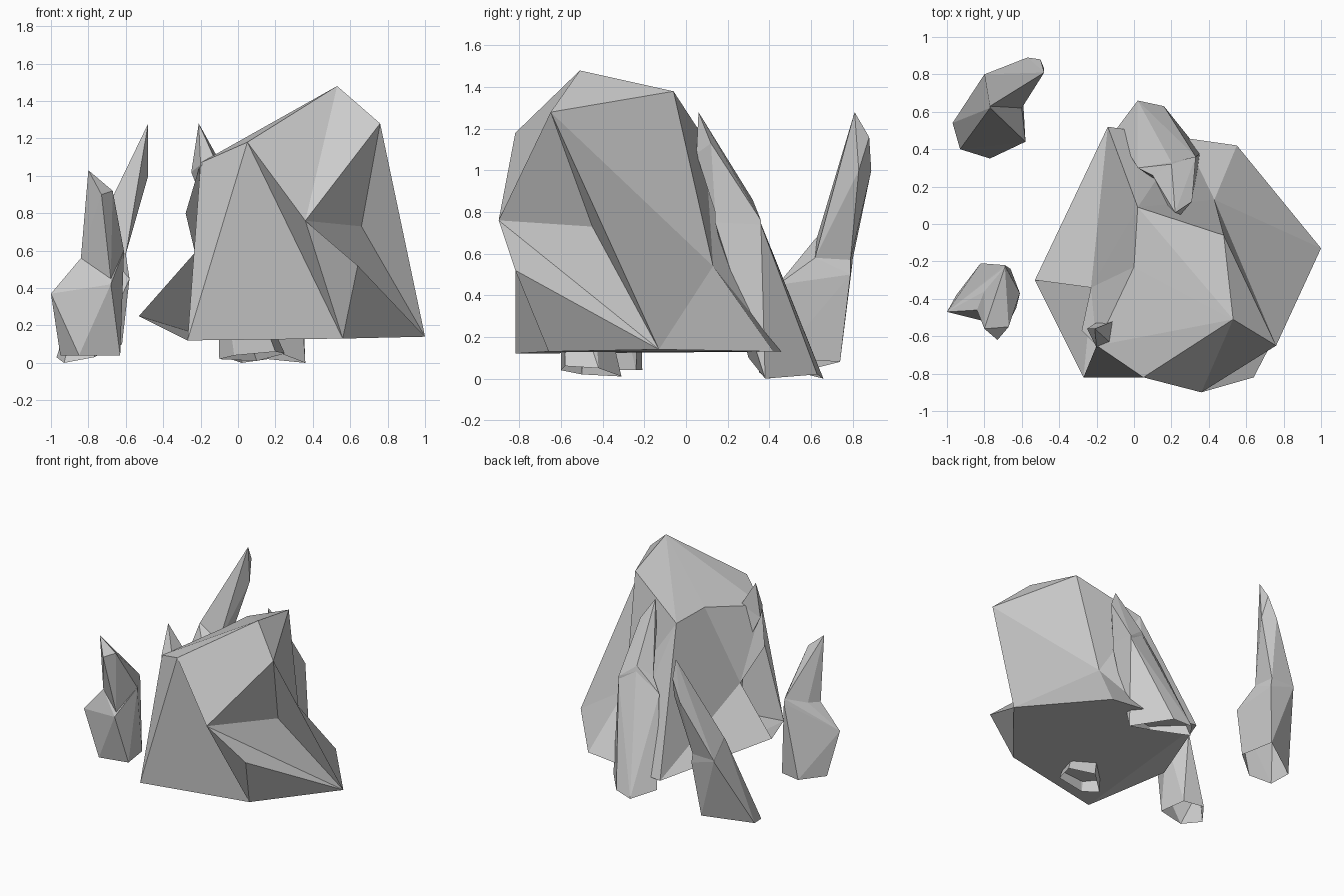
import bpy
import bmesh

old = bpy.data.objects.get("Cube")
if old:
    bpy.data.objects.remove(old, do_unlink=True)

# One plain stone colour
GREY = (0.6, 0.6, 0.6, 1.0)
stone = bpy.data.materials.new("grey_stone")
stone.use_nodes = True
stone.diffuse_color = GREY
for node in stone.node_tree.nodes:
    if node.type == "BSDF_PRINCIPLED":
        node.inputs["Base Color"].default_value = GREY
        node.inputs["Roughness"].default_value = 0.9


def finish(name, bm):
    """Turn a bmesh into a flat shaded stone object."""
    mesh = bpy.data.meshes.new(name)
    bm.to_mesh(mesh)
    bm.free()
    mesh.materials.append(stone)
    obj = bpy.data.objects.new(name, mesh)
    bpy.context.collection.objects.link(obj)
    return obj


def boulder(name, corners, fans, patches):
    """Faceted rock: each fan joins a hub corner to the ring around it."""
    bm = bmesh.new()
    vert = {key: bm.verts.new(co) for key, co in corners.items()}

    def face(keys):
        bm.faces.new([vert[k] for k in keys])

    for hub, ring in fans.items():
        ring = ring.split()
        for a, b in zip(ring, ring[1:]):
            face((hub, a, b))
    for patch in patches:
        face(patch.split())
    bmesh.ops.recalc_face_normals(bm, faces=bm.faces[:])
    return finish(name, bm)


def shard(name, *rings):
    """Faceted spike, open underneath: a convex chunk between each pair of rings."""
    bm = bmesh.new()
    feet = set()
    for low, high in zip(rings, rings[1:]):
        points = [bm.verts.new(co) for co in low + high]
        feet = feet or set(points[:len(low)])
        hull = bmesh.ops.convex_hull(bm, input=points)
        inner = [g for g in hull["geom_interior"]
                 if isinstance(g, bmesh.types.BMVert)]
        feet -= set(inner)
        bmesh.ops.delete(bm, geom=inner, context="VERTS")
    bmesh.ops.recalc_face_normals(bm, faces=bm.faces[:])
    under = [f for f in bm.faces if feet.issuperset(f.verts)]
    bmesh.ops.delete(bm, geom=under, context="FACES")
    return finish(name, bm)


# Main boulder: crown, waist and foot corners, with a gap low on its right
boulder(
    "boulder",
    dict(
        crown_front=(0.05, -0.82, 1.18), crown_left=(0.76, -0.65, 1.28),
        peak=(0.53, -0.51, 1.48), crown_back=(0.48, -0.06, 1.38),
        ridge=(0.02, 0.09, 1.15), notch=(0, -0.23, 1.16),
        crown_right=(-0.2, -0.65, 1.07),
        brow=(0.36, -0.9, 0.76), dent=(0.66, -0.45, 0.73),
        chin=(0.64, -0.82, 0.52), hollow=(-0.23, -0.34, 0.59),
        flank=(-0.28, -0.57, 0.8), spine=(0.43, 0.13, 0.54),
        foot_right=(-0.27, -0.82, 0.12), foot_front=(0.56, -0.66, 0.13),
        foot_left=(1, -0.13, 0.14), foot_back=(0.55, 0.42, 0.13),
        foot_rear=(0.27, 0.46, 0.13), foot_tail=(-0.14, 0.52, 0.13),
        foot_side=(-0.53, -0.3, 0.25),
    ),
    {
        "hollow": "foot_side foot_tail ridge notch crown_right flank",
        "brow": "crown_front peak crown_left dent foot_left chin foot_front crown_front",
        "spine": "crown_back crown_left foot_left foot_back foot_rear ridge crown_back",
        "peak": "crown_front crown_right notch ridge crown_back crown_left",
    },
    [
        "crown_left dent foot_left",
        "foot_front chin foot_left",
        "crown_front foot_front foot_right",
        "crown_right crown_front foot_right",
        "ridge foot_rear foot_tail",
        "foot_right foot_front foot_left foot_back foot_rear foot_tail",
        "foot_right foot_tail foot_side",
    ],
)

# Leaning shards, each from foot through waist and neck to tip
shard(
    "rear_right_shard",
    [(-0.97, 0.54, 0.03), (-0.93, 0.4, 0), (-0.77, 0.35, 0.03),
     (-0.62, 0.45, 0.1), (-0.65, 0.74, 0.08)],
    [(-0.58, 0.44, 0.45), (-0.6, 0.61, 0.56), (-0.77, 0.62, 0.67),
     (-0.8, 0.8, 0.56), (-0.6, 0.79, 0.5)],
    [(-0.6, 0.62, 0.58), (-0.77, 0.63, 0.68), (-0.8, 0.8, 0.57),
     (-0.61, 0.79, 0.57)],
    [(-0.57, 0.89, 1.0), (-0.48, 0.81, 1.28), (-0.5, 0.88, 1.16),
     (-0.48, 0.83, 1.0)],
)
shard(
    "front_right_shard",
    [(-0.95, -0.38, 0.04), (-0.82, -0.21, 0.04), (-0.66, -0.24, 0.04),
     (-0.63, -0.45, 0.04), (-0.85, -0.5, 0.04)],
    [(-1, -0.47, 0.37), (-0.83, -0.4, 0.55), (-0.69, -0.22, 0.6),
     (-0.61, -0.37, 0.58), (-0.68, -0.55, 0.42)],
    [(-0.84, -0.46, 0.56), (-0.8, -0.36, 0.58), (-0.69, -0.23, 0.63),
     (-0.61, -0.37, 0.6), (-0.68, -0.53, 0.45)],
    [(-0.8, -0.56, 1.03), (-0.67, -0.55, 0.92), (-0.73, -0.62, 0.9)],
)
shard(
    "back_shard",
    [(-0.1, 0.5, 0.04), (0.02, 0.66, 0), (0.16, 0.63, 0.02),
     (0.36, 0.38, 0), (0.1, 0.3, 0.1)],
    [(0.33, 0.36, 0.74), (0.2, 0.33, 0.82), (0.02, 0.3, 0.68),
     (0.17, 0.2, 0.7), (0.31, 0.14, 0.75)],
    [(0.33, 0.36, 0.76), (0.2, 0.32, 0.86), (0.1, 0.26, 0.78),
     (0.17, 0.2, 0.75), (0.31, 0.14, 0.8)],
    [(0.22, 0.06, 1.28), (0.25, 0.05, 1.08), (0.31, 0.12, 1.13),
     (0.18, 0.1, 1.1)],
)
shard(
    "buried_shard",
    [(-0.1, -0.5, 0.02), (-0.02, -0.6, 0.04), (0.2, -0.58, 0.06),
     (0.25, -0.42, 0.05), (0.1, -0.31, 0.01), (0, -0.45, 0)],
    [(-0.12, -0.56, 0.75), (-0.1, -0.46, 0.65), (0, -0.6, 0.6)],
    [(-0.25, -0.56, 1.02), (-0.2, -0.66, 1.06), (-0.12, -0.64, 1.08),
     (-0.11, -0.52, 1.1)],
    [(-0.21, -0.56, 1.28), (-0.19, -0.57, 1.24)],
)
